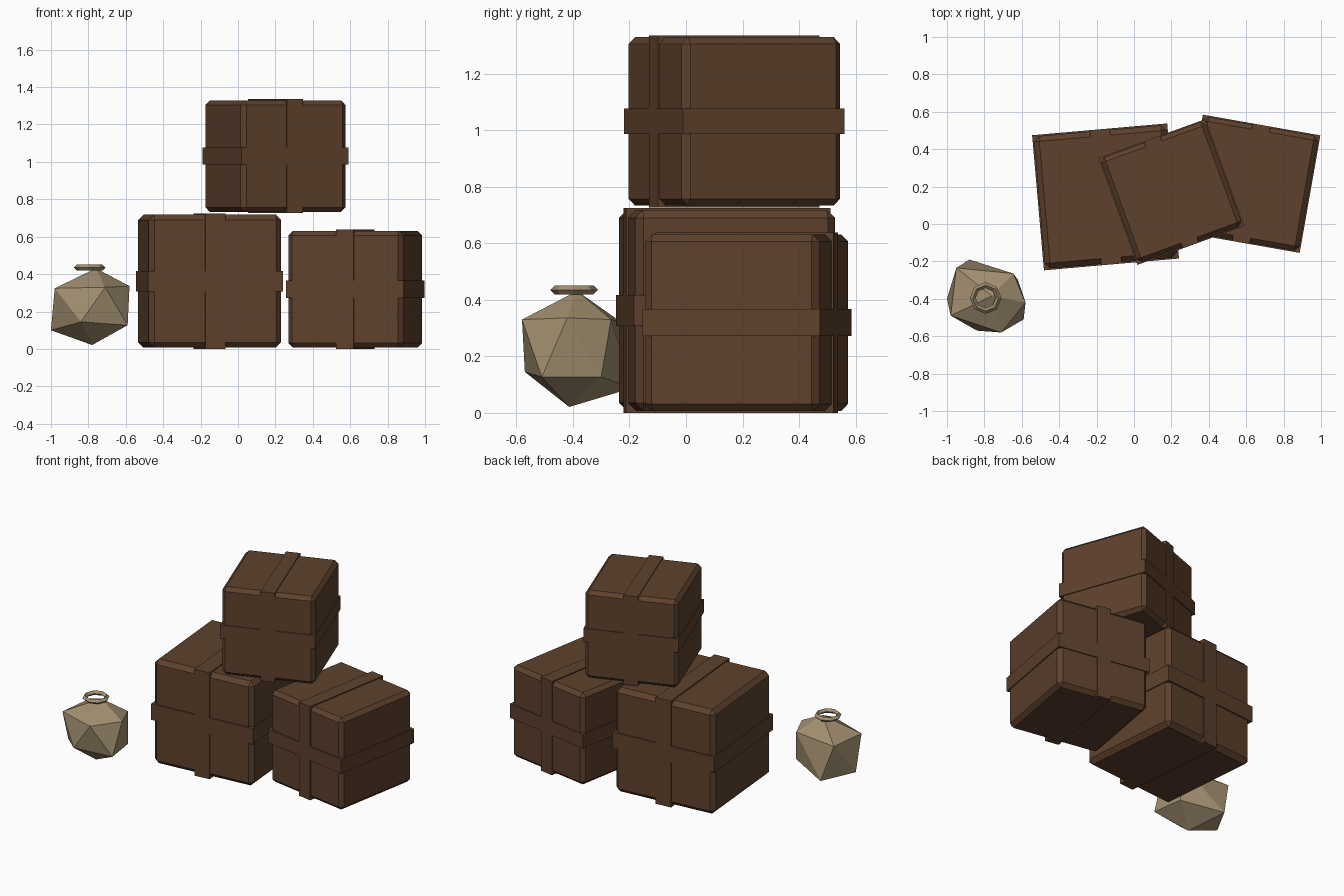
import bpy, bmesh
from math import radians
from mathutils import Vector

if "Cube" in bpy.data.objects:
    bpy.data.objects.remove(bpy.data.objects["Cube"], do_unlink=True)


def material(name, rgb):
    mat = bpy.data.materials.new(name)
    mat.use_nodes = True
    mat.diffuse_color = (*rgb, 1)
    mat.node_tree.nodes["Principled BSDF"].inputs["Base Color"].default_value = (*rgb, 1)
    return mat


wood = material("dark brown wood", (0.112, 0.053, 0.026))
cloth = material("tan cloth", (0.36, 0.275, 0.16))


def finish(name, bm, mat, location=(0, 0, 0), turn=0):
    bmesh.ops.recalc_face_normals(bm, faces=bm.faces)
    mesh = bpy.data.meshes.new(name)
    bm.to_mesh(mesh)
    bm.free()
    mesh.materials.append(mat)
    obj = bpy.data.objects.new(name, mesh)
    obj.location = location
    obj.rotation_euler.z = radians(turn)
    bpy.context.collection.objects.link(obj)
    return obj


def block(name, size, location, turn, chamfer=0):
    bm = bmesh.new()
    bmesh.ops.create_cube(bm, size=1)
    bmesh.ops.scale(bm, vec=size, verts=bm.verts)
    if chamfer:
        bmesh.ops.bevel(bm, geom=bm.edges[:], offset=chamfer, segments=1,
                        affect='EDGES', profile=0.5)
    return finish(name, bm, wood, location, turn)


def crate(name, x, y, base, size, turn):
    """Chamfered box with an upright and a level band around it."""
    centre = (x, y, base + size / 2)
    body = size * 0.98
    band = size * 0.15
    block(name + "_body", (body, body, body), centre, turn, body * 0.04)
    block(name + "_upright_band", (band, size, size), centre, turn)
    block(name + "_level_band", (size, size, band), centre, turn)


# Stack of three crates
crate("large_crate", -0.152, 0.145, 0, 0.725, 5)
crate("small_crate", 0.627, 0.215, 0, 0.638, -10)
crate("top_crate", 0.2, 0.171, 0.727, 0.608, 20)

# Lumpy faceted sack: tip, upper ring, lower ring, underside
sack_points = [
    (-0.76, -0.385, 0.431),
    (-0.71, -0.58, 0.33), (-0.58, -0.42, 0.336), (-0.645, -0.265, 0.33),
    (-0.95, -0.235, 0.325), (-0.98, -0.49, 0.324),
    (-0.84, -0.57, 0.145), (-0.59, -0.51, 0.127), (-0.62, -0.3, 0.127),
    (-0.88, -0.19, 0.088), (-1, -0.4, 0.1),
    (-0.78, -0.413, 0.021),
]
bm = bmesh.new()
for p in sack_points:
    bm.verts.new(p)
bmesh.ops.convex_hull(bm, input=bm.verts)
finish("sack", bm, cloth)

# Tie ring: a diamond section spun into an octagon
bm = bmesh.new()
major, minor = 0.069, 0.0155
section = [bm.verts.new(p) for p in ((major + minor, 0, 0), (major, 0, minor),
                                     (major - minor, 0, 0), (major, 0, -minor))]
edges = [bm.edges.new((section[i], section[i - 1])) for i in range(4)]
bmesh.ops.spin(bm, geom=section + edges, cent=(0, 0, 0), axis=(0, 0, 1),
               angle=radians(360), steps=8, use_merge=True)
bmesh.ops.remove_doubles(bm, verts=bm.verts, dist=0.0005)
finish("tie_ring", bm, cloth, (-0.793, -0.396, 0.435))
